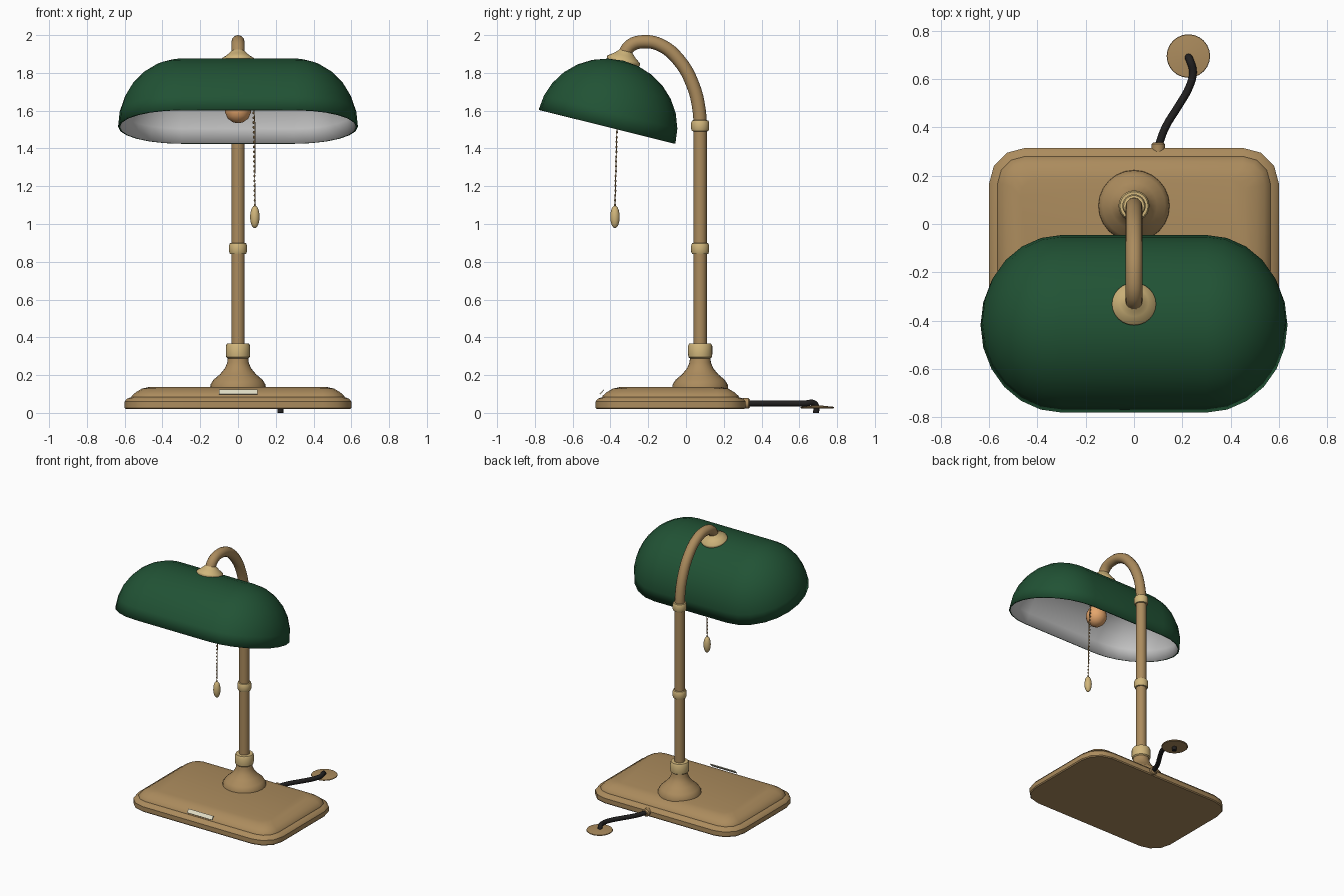
import bpy
import bmesh
from math import sin, cos, pi, radians
from mathutils import Vector, Matrix

cube = bpy.data.objects.get("Cube")
if cube:
    bpy.data.objects.remove(cube)


def material(name, color):
    mat = bpy.data.materials.new(name)
    mat.use_nodes = True
    rgba = (*color, 1)
    mat.diffuse_color = rgba
    mat.node_tree.nodes["Principled BSDF"].inputs["Base Color"].default_value = rgba
    return mat


BRONZE = material("bronze", (0.41, 0.26, 0.11))
BRASS = material("brass", (0.64, 0.47, 0.2))
GREEN = material("green_glass", (0.015, 0.085, 0.035))
AMBER = material("amber_bulb", (0.78, 0.38, 0.15))
BLACK = material("black_rubber", (0.015, 0.014, 0.014))
CREAM = material("cream_plate", (0.75, 0.72, 0.55))


def skin(name, rings, mat, matrix=Matrix(), bottom=True, angle=35):
    """Bridge matching closed rings of points and cap the ends."""
    bm = bmesh.new()
    loops = [[bm.verts.new(p) for p in ring] for ring in rings]
    n = len(loops[0])
    for low, high in zip(loops, loops[1:]):
        for i in range(n):
            j = (i + 1) % n
            bm.faces.new((low[i], low[j], high[j], high[i]))
    if bottom:
        bm.faces.new(loops[0][::-1])
        bm.faces.new(loops[-1])
    bmesh.ops.remove_doubles(bm, verts=bm.verts, dist=0.0002)
    bmesh.ops.recalc_face_normals(bm, faces=bm.faces)
    mesh = bpy.data.meshes.new(name)
    bm.to_mesh(mesh)
    bm.free()
    mesh.materials.append(mat)
    obj = bpy.data.objects.new(name, mesh)
    bpy.context.collection.objects.link(obj)
    obj.matrix_world = matrix
    bpy.ops.object.select_all(action='DESELECT')
    obj.select_set(True)
    bpy.context.view_layer.objects.active = obj
    bpy.ops.object.shade_smooth_by_angle(angle=radians(angle))
    return obj


def lathe(name, profile, mat, matrix=Matrix(), sides=24):
    rings = [[(r * cos(2 * pi * i / sides), r * sin(2 * pi * i / sides), z)
              for i in range(sides)] for r, z in profile]
    return skin(name, rings, mat, matrix)


def oval(radius, half_height, steps=10):
    return [(max(radius * sin(pi * k / steps), 0.001), -half_height * cos(pi * k / steps))
            for k in range(steps + 1)]


def tube(name, points, radius, mat):
    curve = bpy.data.curves.new(name, 'CURVE')
    curve.dimensions = '3D'
    curve.bevel_depth = radius
    curve.bevel_resolution = 4
    curve.resolution_u = 4
    curve.use_fill_caps = True
    spline = curve.splines.new('BEZIER')
    spline.bezier_points.add(len(points) - 1)
    for bp, p in zip(spline.bezier_points, points):
        bp.co = p
        bp.handle_left_type = bp.handle_right_type = 'AUTO'
    curve.materials.append(mat)
    obj = bpy.data.objects.new(name, curve)
    bpy.context.collection.objects.link(obj)
    return obj


def rounded_rect(inset, z):
    hx, hy = 0.6 - inset, 0.397 - inset
    r = max(0.15 - inset, 0.07)
    ring = []
    for q, (sx, sy) in enumerate([(1, 1), (-1, 1), (-1, -1), (1, -1)]):
        for k in range(4):
            a = (q + k / 3) * pi / 2
            ring.append((sx * (hx - r) + r * cos(a), sy * (hy - r) + r * sin(a), z))
    return ring


# Stepped base
base_steps = [(0.006, 0.02), (0, 0.027), (0, 0.06), (0.012, 0.075), (0.035, 0.083),
              (0.037, 0.09), (0.06, 0.11), (0.09, 0.128), (0.13, 0.137)]
skin("base", [rounded_rect(*s) for s in base_steps], BRONZE, Matrix.Translation((0, -0.082, 0)))

# Name plate leaning on the front edge
bpy.ops.mesh.primitive_cube_add(size=1, location=(0.002, -0.446, 0.11))
plate = bpy.context.object
plate.name = "front_plate"
plate.scale = (0.205, 0.005, 0.03)
plate.rotation_euler.x = radians(-42)
plate.data.materials.append(CREAM)

# Pedestal, column and rings
column = Matrix.Translation((0, 0.075, 0))
lathe("pedestal", [(0.148, 0.13), (0.146, 0.15), (0.13, 0.175), (0.095, 0.205), (0.07, 0.235),
                   (0.057, 0.265), (0.053, 0.3)], BRONZE, column)
lathe("pedestal_collar", [(0.05, 0.285), (0.062, 0.295), (0.064, 0.31), (0.064, 0.355),
                          (0.058, 0.367), (0.034, 0.368)], BRASS, column)
lathe("column", [(0.035, 0.3), (0.035, 1.51)], BRONZE, column)
for label, z in (("middle_ring", 0.87), ("upper_ring", 1.52)):
    lathe(label, [(0.034, z - 0.03), (0.043, z - 0.028), (0.048, z - 0.015), (0.048, z + 0.015),
                  (0.043, z + 0.028), (0.034, z + 0.03)], BRASS, column)

# Gooseneck arm
neck = [(0.075, 1.5), (0.07, 1.6), (0.035, 1.74), (-0.04, 1.87), (-0.13, 1.945),
        (-0.22, 1.965), (-0.295, 1.944), (-0.333, 1.885)]
tube("gooseneck", [(0, y, z) for y, z in neck], 0.035, BRONZE)

# Tilted shade: a half ellipsoid stretched along x
tilt = Matrix.Translation((0, -0.418, 1.515)) @ Matrix.Rotation(radians(-14), 4, 'X')


def stadium(k, steps=7):
    t = k / steps * pi / 2
    ring = []
    for side in (1, -1):
        for i in range(13):
            a = (i / 12 - 0.5) * pi
            ring.append((side * (0.3 + 0.335 * cos(t) * cos(a)),
                         side * 0.373 * cos(t) * sin(a), 0.36 * sin(t)))
    return ring


shade = skin("shade", [stadium(k) for k in range(8)], GREEN, tilt, bottom=False, angle=50)
shade.data.materials.append(None)
shell = shade.modifiers.new("thickness", 'SOLIDIFY')
shell.thickness = 0.01
shell.offset = -1
shell.material_offset = 1

# Cap, socket and bulb share the shade's axis
lathe("shade_cap", [(0.088, 0.348), (0.091, 0.36), (0.088, 0.368), (0.06, 0.388), (0.045, 0.402),
                    (0.035, 0.412)], BRASS, tilt)
lathe("bulb_socket", [(0.045, 0.16), (0.045, 0.3), (0.03, 0.355)], BRASS, tilt)
lathe("bulb", [(0.001, 0.02), (0.03, 0.028), (0.055, 0.047), (0.07, 0.08), (0.07, 0.105),
               (0.06, 0.135), (0.042, 0.165), (0.035, 0.18)], AMBER, tilt)

# Beaded pull chain with a drop handle
top, end = Vector((0.081, -0.362, 1.64)), Vector((0.089, -0.376, 1.1))
tube("chain_thread", [(0.03, -0.36, 1.7), (0.065, -0.36, 1.69), top, end], 0.0025, BRONZE)
beads = 22
for i in range(beads):
    spot = top.lerp(end, i / (beads - 1))
    lathe(f"chain_bead_{i + 1}", oval(0.0055, 0.0075, 6), BRONZE, Matrix.Translation(spot), 8)
lathe("pull_handle", oval(0.025, 0.06), BRASS, Matrix.Translation((0.089, -0.376, 1.038)), 16)

# Power cord, ferrule and wall disc
ferrule_pose = Matrix.Translation((0.1, 0.3, 0.05)) @ Matrix.Rotation(radians(-90), 4, 'X')
lathe("cord_ferrule", [(0.028, 0), (0.028, 0.03), (0.02, 0.038)], BRONZE, ferrule_pose, 12)
path = [(0.1, 0.32), (0.13, 0.4), (0.185, 0.49), (0.23, 0.57), (0.244, 0.63), (0.23, 0.68)]
tube("power_cord", [(x, y, 0.05) for x, y in path] + [(0.225, 0.69, 0.03), (0.224, 0.688, 0)],
     0.016, BLACK)
lathe("wall_disc", [(0.085, 0.024), (0.09, 0.028), (0.088, 0.032), (0.03, 0.038)], BRONZE,
      Matrix.Translation((0.225, 0.695, 0)))
